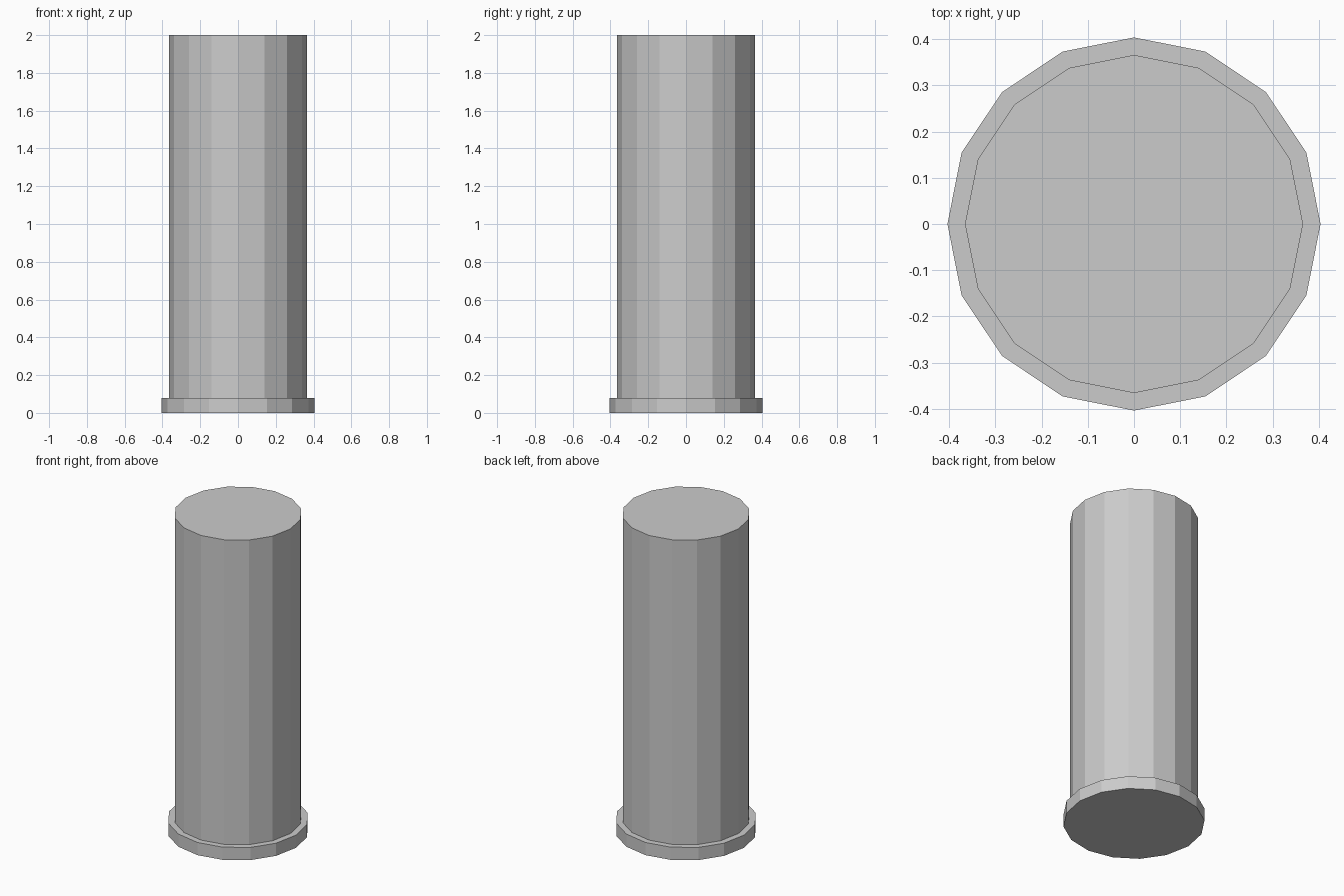
import bpy

if "Cube" in bpy.data.objects:
    bpy.data.objects.remove(bpy.data.objects["Cube"])

SIDES = 16


def cylinder(name, radius, z0, z1):
    """Flat-shaded upright cylinder between two heights."""
    bpy.ops.mesh.primitive_cylinder_add(
        vertices=SIDES, radius=radius, depth=z1 - z0, location=(0, 0, (z0 + z1) / 2))
    obj = bpy.context.object
    obj.name = name
    return obj


# Wide low rim at the bottom
cylinder("base_rim", 0.404, 0.0, 0.08)

# Tall main body standing on the rim
cylinder("column_body", 0.366, 0.08, 2.0)
